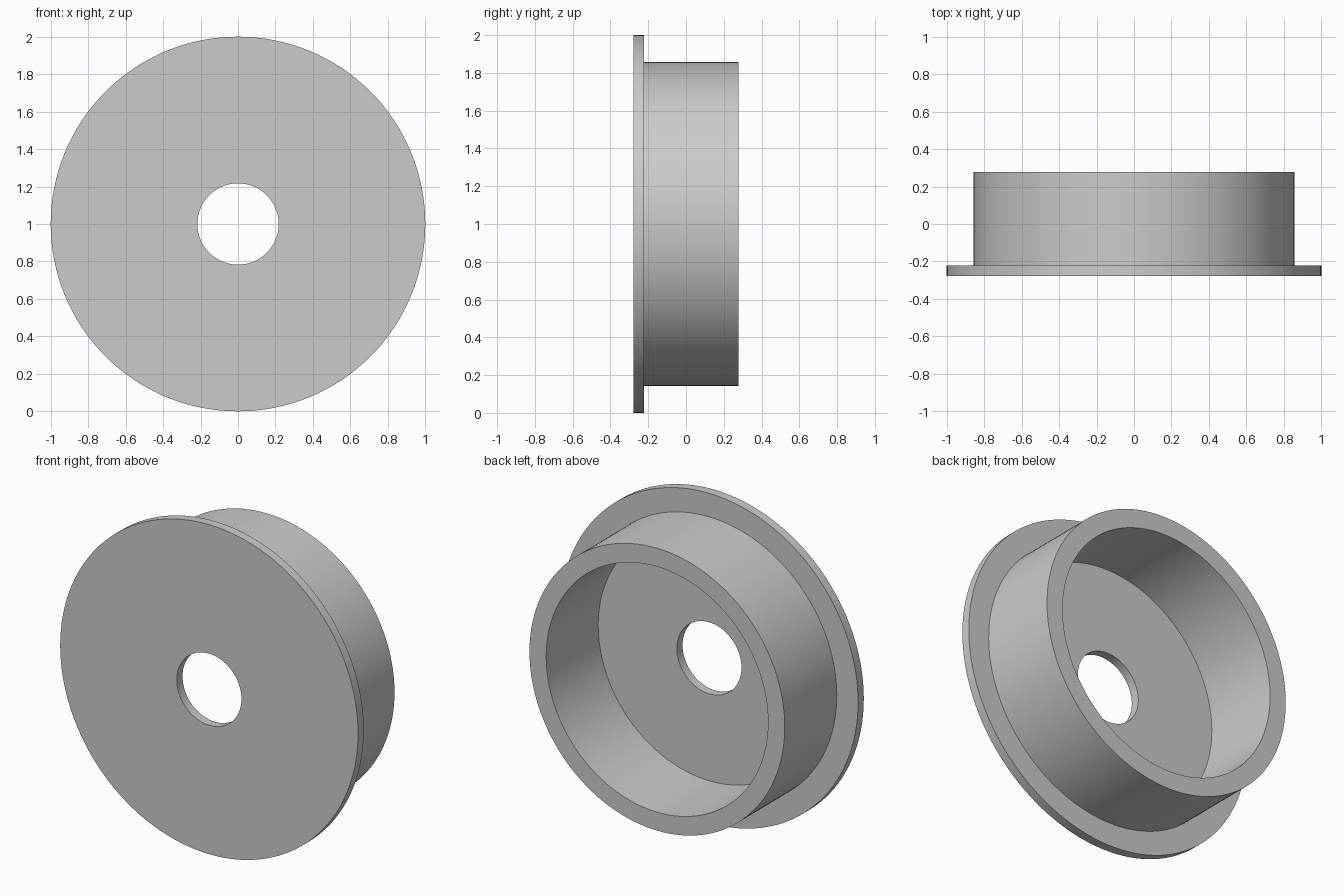
import bpy
import bmesh
import math
from mathutils import Vector

cube = bpy.data.objects.get("Cube")
if cube:
    bpy.data.objects.remove(cube, do_unlink=True)

# Material
grey = bpy.data.materials.new("plain grey")
grey.use_nodes = True
colour = (0.6, 0.6, 0.6, 1)
grey.diffuse_color = colour
grey.node_tree.nodes["Principled BSDF"].inputs["Base Color"].default_value = colour

# Main dimensions
FLANGE_R, WALL_R, INNER_R, HOLE_R = 1.0, 0.857, 0.745, 0.217
FRONT, FLOOR, BACK = -0.277, -0.222, 0.277
SEGMENTS = 128


def lathe(name, profile):
    """Revolve a closed (radius, y) profile about the y axis."""
    bm = bmesh.new()
    verts = [bm.verts.new((r, y, 0)) for r, y in profile]
    edges = [bm.edges.new((v, verts[(i + 1) % len(verts)])) for i, v in enumerate(verts)]
    bmesh.ops.spin(bm, geom=verts + edges, cent=Vector(), axis=Vector((0, 1, 0)),
                   angle=math.tau, steps=SEGMENTS, use_merge=True)
    bmesh.ops.remove_doubles(bm, verts=bm.verts, dist=1e-5)
    bmesh.ops.recalc_face_normals(bm, faces=bm.faces)
    mesh = bpy.data.meshes.new(name)
    bm.to_mesh(mesh)
    bm.free()
    mesh.materials.append(grey)
    obj = bpy.data.objects.new(name, mesh)
    bpy.context.collection.objects.link(obj)
    bpy.ops.object.select_all(action="DESELECT")
    obj.select_set(True)
    bpy.context.view_layer.objects.active = obj
    bpy.ops.object.shade_smooth_by_angle(angle=math.radians(30))
    return obj


# Flanged cup: pierced front disc with an open cylindrical wall behind it
cup = lathe("flanged_cup", [
    (HOLE_R, FRONT), (FLANGE_R, FRONT), (FLANGE_R, FLOOR), (WALL_R, FLOOR),
    (WALL_R, BACK), (INNER_R, BACK), (INNER_R, FLOOR), (HOLE_R, FLOOR),
])
cup.location.z = FLANGE_R
